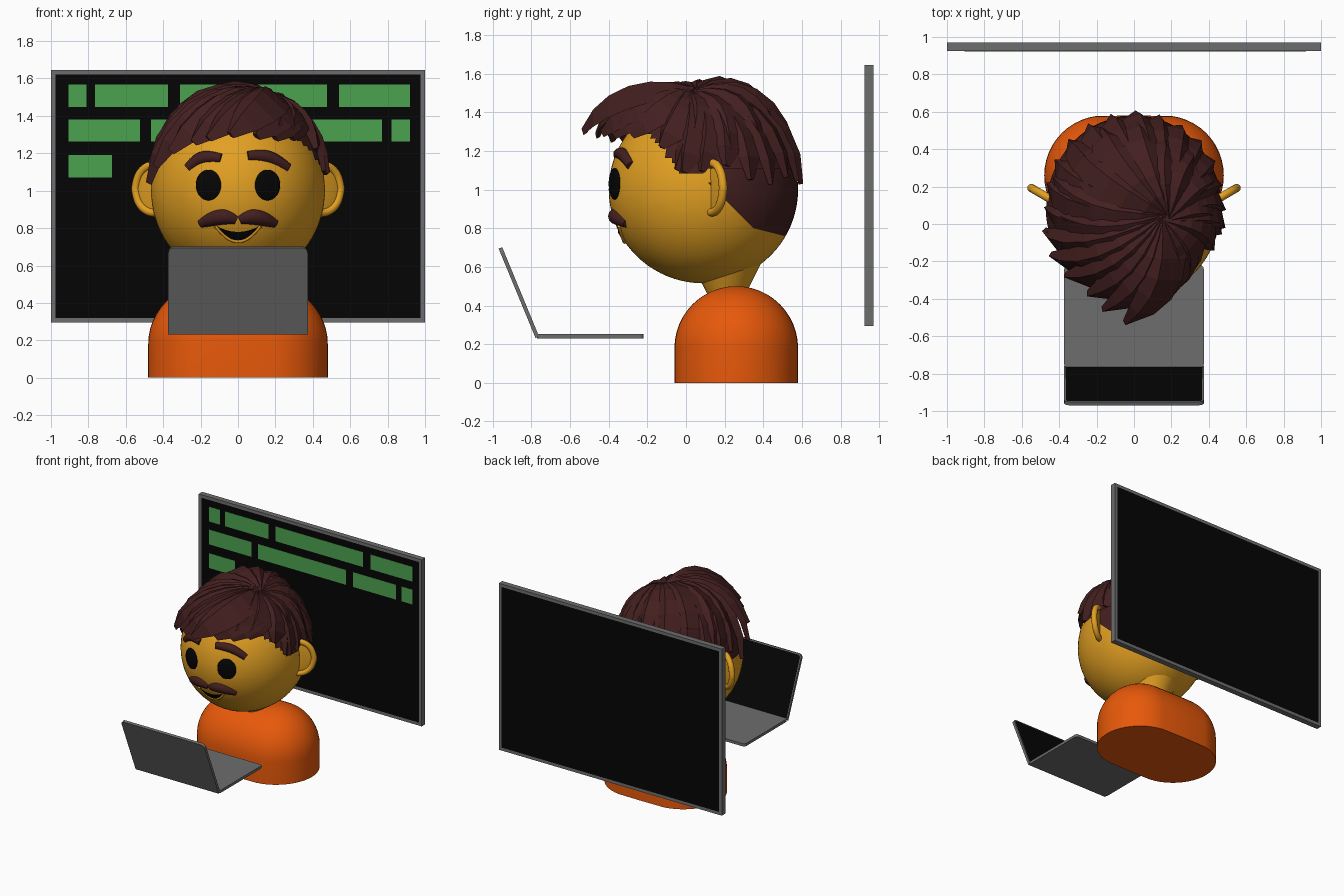
import bpy, bmesh, random
from math import sin, cos, pi, sqrt, radians, atan2
from mathutils import Vector, Matrix

random.seed(4)
if "Cube" in bpy.data.objects:
    bpy.data.objects.remove(bpy.data.objects["Cube"])


def material(name, r, g, b):
    m = bpy.data.materials.new(name)
    m.use_nodes = True
    m.diffuse_color = (r, g, b, 1)
    m.node_tree.nodes["Principled BSDF"].inputs["Base Color"].default_value = (r, g, b, 1)
    return m


SKIN = material("golden skin", .76, .35, .016)
SHIRT = material("orange shirt", .81, .1, .003)
HAIR = material("dark brown hair", .056, .0135, .0135)
GREY = material("grey casing", .155, .155, .155)
BLACK = material("screen black", .0015, .0015, .0015)
GREEN = material("block green", .072, .36, .08)

HEAD_C, HEAD_R = Vector((0, .09, 1.0)), Vector((.465, .49, .485))
HAIR_R = Vector((.488, .505, .54))


def finish(bm, name, mats, smooth=True):
    bmesh.ops.recalc_face_normals(bm, faces=bm.faces)
    me = bpy.data.meshes.new(name)
    bm.to_mesh(me)
    bm.free()
    ob = bpy.data.objects.new(name, me)
    bpy.context.collection.objects.link(ob)
    for m in mats:
        me.materials.append(m)
    if smooth:
        bpy.ops.object.select_all(action="DESELECT")
        ob.select_set(True)
        bpy.context.view_layer.objects.active = ob
        bpy.ops.object.shade_smooth_by_angle(angle=radians(40))


def ball(size, loc, segs=64, rings=40, turn=0):
    bm = bmesh.new()
    bmesh.ops.create_uvsphere(bm, u_segments=segs, v_segments=rings, radius=1)
    bm.transform(Matrix.LocRotScale(Vector(loc), Matrix.Rotation(turn, 3, "Z"), Vector(size)))
    return bm


def tube(name, points, radius, mat, widths=None, closed=False):
    cu = bpy.data.curves.new(name, "CURVE")
    cu.dimensions = "3D"
    cu.bevel_depth, cu.bevel_resolution, cu.use_fill_caps = radius, 4, True
    sp = cu.splines.new("NURBS")
    sp.points.add(len(points) - 1)
    for i, p in enumerate(points):
        sp.points[i].co = (*p, 1)
        sp.points[i].radius = widths[i] if widths else 1
    sp.order_u, sp.use_endpoint_u, sp.use_cyclic_u = 3, True, closed
    sp.resolution_u = 6
    ob = bpy.data.objects.new(name, cu)
    bpy.context.collection.objects.link(ob)
    cu.materials.append(mat)
    bpy.ops.object.select_all(action="DESELECT")
    ob.select_set(True)
    bpy.context.view_layer.objects.active = ob
    bpy.ops.object.convert(target="MESH")
    bpy.ops.object.shade_smooth_by_angle(angle=radians(50))


def panel(name, size, loc, mats, tilt=0, inset=0, inset_dirs=(), corner=0, corner_axis=1):
    """Box with optional rounded corners and inset dark screens on its y faces."""
    bm = bmesh.new()
    bmesh.ops.create_cube(bm, size=1)
    bm.transform(Matrix.Diagonal((*size, 1)))
    if corner:
        edges = [e for e in bm.edges
                 if abs((e.verts[0].co - e.verts[1].co).normalized()[corner_axis]) > .9
                 and (corner_axis == 2 or e.verts[0].co.z > 0)]
        bmesh.ops.bevel(bm, geom=edges, offset=corner, segments=4, profile=.5, affect="EDGES")
    bm.normal_update()
    for d in inset_dirs:
        face = [f for f in bm.faces if f.normal.y * d > .9]
        bmesh.ops.inset_region(bm, faces=face, thickness=inset)
        face[0].material_index = 1
    bm.transform(Matrix.Translation(loc) @ Matrix.Rotation(tilt, 4, "X"))
    finish(bm, name, mats, smooth=False)


def on_head(x, z, off=0):
    s = 1 - (x / HEAD_R.x) ** 2 - ((z - HEAD_C.z) / HEAD_R.z) ** 2
    return Vector((x, HEAD_C.y - HEAD_R.y * sqrt(max(s, 0)) - off, z))


# Wall screen with rows of green blocks
panel("wall_screen", (2, .045, 1.35), (0, .9475, .97), [GREY, BLACK], inset=.034, inset_dirs=(-1, 1))
rows = [(1.507, [(-.905, -.81), (-.765, -.375), (-.31, .475), (.54, .92)]),
        (1.322, [(-.905, -.525), (-.465, .32), (.385, .77), (.82, .92)]),
        (1.13, [(-.905, -.675)])]
for z, spans in rows:
    for a, b in spans:
        panel("screen_block", (b - a, .002, .12), ((a + b) / 2, .9245, z), [GREEN])

# Laptop
panel("laptop_base", (.746, .55, .022), (0, -.495, .241), [GREY], corner=.02, corner_axis=2)
panel("laptop_lid", (.746, .02, .5), (0, -.865, .467), [GREY, BLACK],
      tilt=atan2(.19, .46), inset=.01, inset_dirs=(1,), corner=.03)

# Torso: domed block with rounded ends
bm = ball((.32, .32, .32), (0, 0, 0), 48, 24)
bmesh.ops.delete(bm, geom=[v for v in bm.verts if v.co.z < -.001], context="VERTS")
for v in bm.verts:
    if abs(v.co.x) > .0001:
        v.co.x += .16 if v.co.x > 0 else -.16
    v.co += Vector((0, .26, .18))
rim = [e for e in bm.edges if e.is_boundary]
low = [g for g in bmesh.ops.extrude_edge_only(bm, edges=rim)["geom"] if isinstance(g, bmesh.types.BMVert)]
for v in low:
    v.co.z = 0
bmesh.ops.holes_fill(bm, edges=[e for e in bm.edges if e.is_boundary])
finish(bm, "torso", [SHIRT])

# Neck
bm = bmesh.new()
bmesh.ops.create_cone(bm, segments=40, radius1=.1, radius2=.19, depth=.18,
                      matrix=Matrix.Translation((0, .21, .55)))
finish(bm, "neck", [SKIN])

# Head, with the close-cut hair at the back as cut faces
bm = ball(HEAD_R, HEAD_C)
nape = [(Vector((0, .2, .95)), Vector((0, .15, .15))), (Vector((0, .35, .8)), Vector((0, .04, .16)))]
for co, no in nape:
    bmesh.ops.bisect_plane(bm, geom=bm.verts[:] + bm.edges[:] + bm.faces[:], plane_co=co, plane_no=no)
for f in bm.faces:
    c = f.calc_center_median()
    if c.y > .12 and all((c - co).dot(no) > 0 for co, no in nape):
        f.material_index = 1
finish(bm, "head", [SKIN, HAIR])

# Ears, eyes and moustache on both sides
for side, label in ((1, "left"), (-1, "right")):
    ear = Vector((.45 * side, .135, 1.01))
    out = Vector((.86 * side, .5, 0))
    ring = [ear + out * .115 * cos(a) + Vector((0, 0, .13 * sin(a)))
            for a in [2 * pi * i / 16 for i in range(16)]]
    tube(label + "_ear_rim", ring, .022, SKIN, closed=True)
    finish(ball((.11, .012, .125), ear, 24, 12, .526 * side), label + "_ear_bowl", [SKIN])
    finish(ball((.072, .018, .082), on_head(.158 * side, 1.03), 32, 16, .36 * side), label + "_eye", [BLACK])
    lobe = [(.008, .845), (.05, .862), (.1, .862), (.155, .845), (.2, .825)]
    tube(label + "_moustache", [on_head(x * side, z, -.012) for x, z in lobe], .042, HAIR,
         [.6, 1, 1.05, .9, .55])

# Brows, one raised differently from the other
brows = {"right_brow": [(-.268, 1.122), (-.225, 1.165), (-.16, 1.185), (-.088, 1.172)],
         "left_brow": [(.05, 1.185), (.12, 1.19), (.2, 1.17), (.268, 1.122)]}
for name, pts in brows.items():
    tube(name, [on_head(x, z, -.008) for x, z in pts], .034, HAIR, [.75, 1, 1, .75])

# Smiling mouth and lower lip
bm = bmesh.new()
cols = []
for i in range(17):
    u = i / 8 - 1
    top, bottom = .78 + .03 * u * u, .735 + .075 * u * u
    cols.append([bm.verts.new(on_head(.112 * u, top + (bottom - top) * k / 4, .006)) for k in range(5)])
for a, b in zip(cols, cols[1:]):
    for k in range(4):
        bm.faces.new((a[k], a[k + 1], b[k + 1], b[k]))
bmesh.ops.remove_doubles(bm, verts=bm.verts, dist=.0005)
finish(bm, "mouth", [BLACK])
tube("lower_lip", [on_head(.12 * u, .726 + .085 * u * u, .002) for u in (-1, -.6, -.2, .2, .6, 1)], .01, SKIN)


# Hair cap: shell trimmed along the hairline, with short sideburns
def hairline(y):
    if -.03 < y < .08:
        return 1.07
    return 1.11 + .22 * min(1, max(0, (-.03 - y) / .2))


bm = ball(HAIR_R * .98, HEAD_C, 72, 60)
bmesh.ops.delete(bm, geom=[f for f in bm.faces if f.calc_center_median().z < hairline(f.calc_center_median().y)],
                 context="FACES")
finish(bm, "hair_cap", [HAIR], smooth=False)

# Hair locks: broad faceted strands swept from the crown to a tip
CROWN = Vector((.36, -.12, 1)).normalized()
TAPER = [.4, .75, .95, 1, .92, .7, .2]


def lock(bm, tip, width, thick, bump, bend):
    q = Vector([(tip[i] - HEAD_C[i]) / HAIR_R[i] for i in range(3)])
    sideways = CROWN.cross(q).normalized()
    dirs, path, rings = [], [], []
    for i in range(7):
        swell = sin(pi * i / 6)
        d = (CROWN.slerp(q.normalized(), i / 6) + sideways * bend * swell).normalized()
        dirs.append(d)
        path.append(HEAD_C + d * (1 + (q.length - 1) * (i / 6) ** 1.5 + bump * swell) * HAIR_R)
    for i, p in enumerate(path):
        along = (path[min(i + 1, 6)] - path[max(i - 1, 0)]).normalized()
        across = along.cross(dirs[i]).normalized()
        up = across.cross(along)
        w, h = width * TAPER[i], thick * (.4 + .6 * TAPER[i])
        sag = up * (.008 + w * w)
        rings.append([bm.verts.new(c) for c in (p - across * w - sag, p + up * h + across * w * .4,
                                                p + across * w - sag, p - up * h)])
    for a, b in zip(rings, rings[1:]):
        for k in range(4):
            bm.faces.new((a[k], a[(k + 1) % 4], b[(k + 1) % 4], b[k]))
    bm.faces.new(rings[0])
    bm.faces.new(rings[-1])


def rim_point(angle, z):
    s = sqrt(1 - ((z - HEAD_C.z) / HAIR_R.z) ** 2)
    return Vector((HAIR_R.x * s * sin(angle), HEAD_C.y - HAIR_R.y * s * cos(angle), z))


bm = bmesh.new()
for i in range(15):
    a = radians(74 + 212 * i / 14)
    drop = .1 * max(0, -cos(a))
    lock(bm, rim_point(a, 1.12 - drop + random.uniform(-.035, .035)), random.uniform(.08, .105), .024,
         random.uniform(0, .03), .16)
for i in range(9):
    a = radians(85 + 190 * i / 8)
    lock(bm, rim_point(a, random.uniform(1.2, 1.32)), .11, .024,
         random.uniform(.02, .04) + .04 * max(0, -cos(a)), random.uniform(.12, .22))
finish(bm, "hair_locks", [HAIR], smooth=False)

# Fringe swept forward and to the right: tip, width and lift
fringe = [((-.475, -.04, 1.04), .1, .02), ((-.44, -.17, 1.13), .11, .04), ((-.36, -.28, 1.21), .12, .05),
          ((-.24, -.38, 1.26), .13, .06), ((-.16, -.46, 1.28), .11, .08), ((-.04, -.53, 1.3), .12, .1),
          ((.1, -.43, 1.29), .12, .07), ((.2, -.37, 1.28), .11, .06), ((.29, -.28, 1.28), .1, .05),
          ((.42, -.13, 1.22), .1, .04), ((.475, -.01, 1.09), .1, .02)]
bm = bmesh.new()
for tip, width, lift in fringe:
    lock(bm, tip, width, .032, lift, .12)
finish(bm, "fringe", [HAIR], smooth=False)
